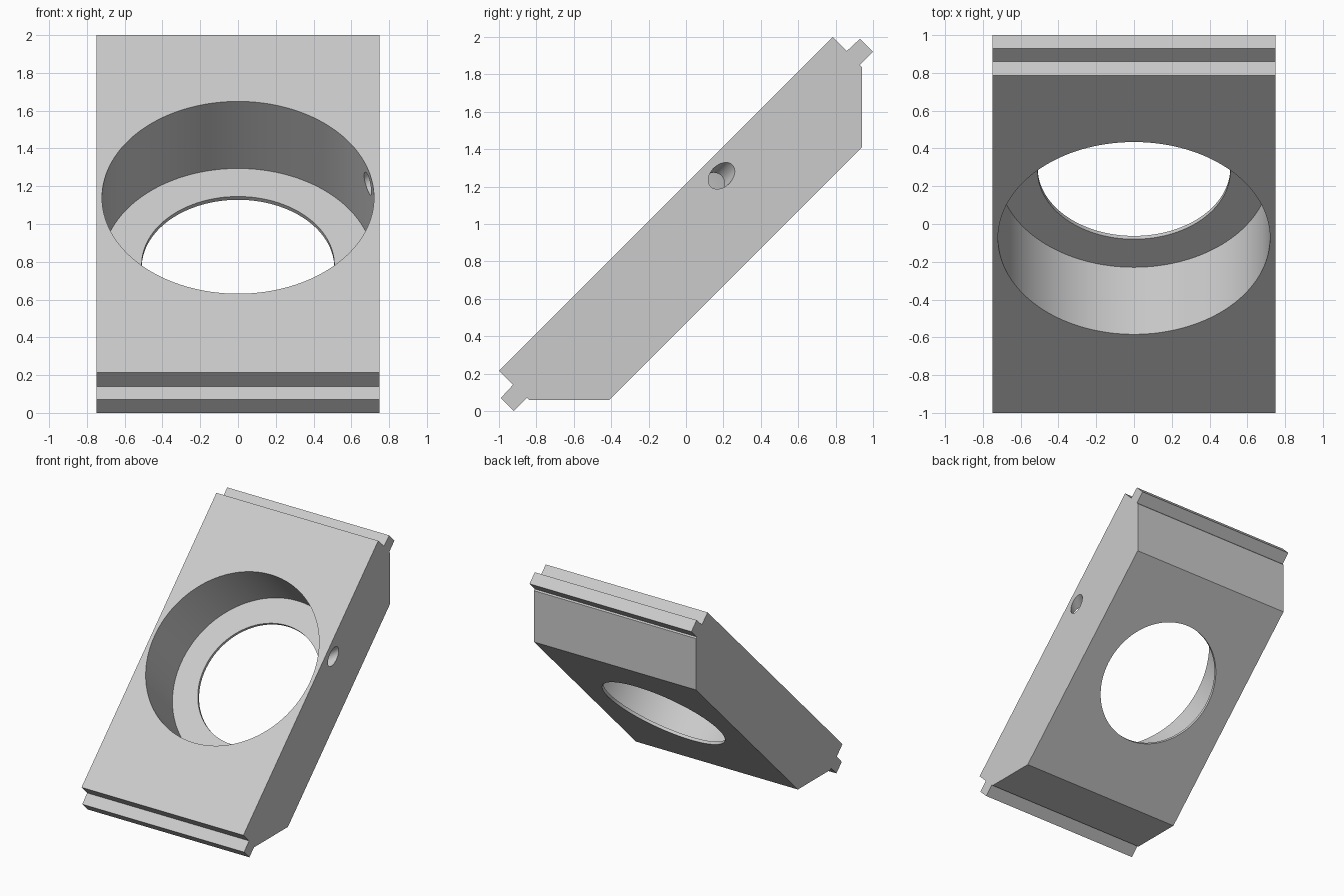
import bpy, bmesh, math
from mathutils import Vector

cube = bpy.data.objects.get("Cube")
if cube:
    bpy.data.objects.remove(cube, do_unlink=True)

HALF_WIDTH = 0.75
grey = bpy.data.materials.new("plain_grey")
grey.use_nodes = True
grey.diffuse_color = (0.6, 0.6, 0.6, 1)
grey.node_tree.nodes["Principled BSDF"].inputs["Base Color"].default_value = grey.diffuse_color


def add_object(name, bm):
    bmesh.ops.recalc_face_normals(bm, faces=bm.faces)
    mesh = bpy.data.meshes.new(name)
    bm.to_mesh(mesh)
    bm.free()
    mesh.materials.append(grey)
    obj = bpy.data.objects.new(name, mesh)
    bpy.context.collection.objects.link(obj)
    return obj


def drill(target, name, centre, axis, radius, start, end, sides):
    """Cut a round hole along axis, from start to end measured from centre."""
    axis = Vector(axis).normalized()
    bm = bmesh.new()
    bmesh.ops.create_cone(bm, cap_ends=True, segments=sides, radius1=radius,
                          radius2=radius, depth=end - start)
    turn = Vector((0, 0, 1)).rotation_difference(axis).to_matrix()
    bmesh.ops.rotate(bm, verts=bm.verts, matrix=turn)
    bmesh.ops.translate(bm, verts=bm.verts, vec=Vector(centre) + axis * (start + end) / 2)
    cutter = add_object(name, bm)
    cutter.hide_render = True
    mod = target.modifiers.new(name, 'BOOLEAN')
    mod.operation, mod.solver, mod.object = 'DIFFERENCE', 'EXACT', cutter
    bpy.context.view_layer.objects.active = target
    bpy.ops.object.modifier_apply(modifier=name)
    bpy.data.objects.remove(cutter, do_unlink=True)


# Slanted block: upper half of the side outline, with its tongue and
# trimmed corner, mirrored across the middle of the slope
upper = [(0.785, 2.0), (0.86, 1.925), (0.93, 1.99), (1.0, 1.92),
         (0.93, 1.85), (0.94, 1.84), (0.94, 1.41)]
outline = upper + [(1 - z, 1 - y) for y, z in reversed(upper)]
bm = bmesh.new()
face = bm.faces.new([bm.verts.new((-HALF_WIDTH, y, z)) for y, z in outline])
side = bmesh.ops.extrude_face_region(bm, geom=[face])
bmesh.ops.translate(bm, vec=(2 * HALF_WIDTH, 0, 0),
                    verts=[v for v in side["geom"] if isinstance(v, bmesh.types.BMVert)])
block = add_object("slanted_block", bm)

# Wide bore, narrower through hole and angled side hole
bore_centre, bore_axis = (0, -0.075, 1.14), (0, 1, -1)
drill(block, "wide_bore", bore_centre, bore_axis, 0.72, -0.2, 0.502, 128)
drill(block, "through_hole", bore_centre, bore_axis, 0.51, 0.3, 0.8, 128)
slope = math.sqrt(0.5)
drill(block, "side_hole", (HALF_WIDTH, 0.19, 1.258), (1, slope, slope), 0.058, -0.22, 0.2, 48)

# Smooth bore walls with crisp edges
bpy.ops.object.select_all(action='DESELECT')
block.select_set(True)
bpy.context.view_layer.objects.active = block
bpy.ops.object.shade_smooth_by_angle(angle=math.radians(30))
